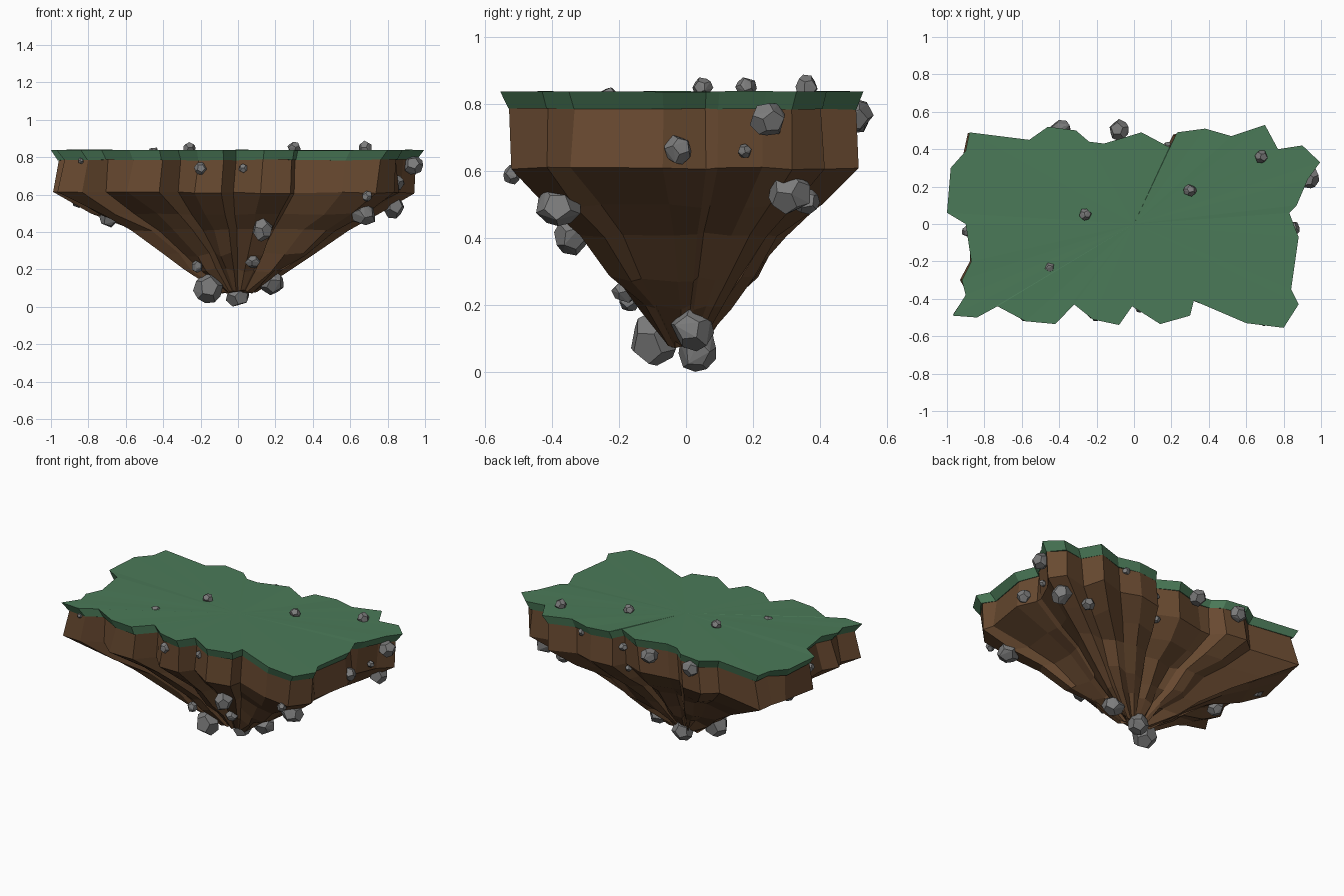
import bpy, bmesh, random
from mathutils import Vector

if "Cube" in bpy.data.objects:
    bpy.data.objects.remove(bpy.data.objects["Cube"])

random.seed(11)

# Ragged island outline seen from above, counterclockwise
OUTLINE = [
    (.995, .33), (.90, .42), (.77, .40), (.70, .53), (.52, .47), (.38, .51), (.23, .49),
    (.19, .41), (.04, .49), (-.16, .43), (-.24, .44), (-.31, .50), (-.46, .52), (-.56, .45),
    (-.88, .49), (-.90, .39), (-.98, .30), (-1.0, .06), (-.90, 0), (-.87, -.20), (-.92, -.30),
    (-.90, -.38), (-.97, -.49), (-.84, -.50), (-.73, -.44), (-.58, -.52), (-.42, -.535),
    (-.32, -.43), (-.22, -.51), (-.08, -.54), (-.01, -.44), (.14, -.535), (.30, -.49),
    (.32, -.41), (.60, -.53), (.80, -.555), (.88, -.43), (.84, -.35), (.88, -.07), (.83, .06),
    (.87, .10), (.93, .24)]


def material(name, rgb):
    m = bpy.data.materials.new(name)
    m.diffuse_color = (*rgb, 1)
    m.use_nodes = True
    m.node_tree.nodes["Principled BSDF"].inputs["Base Color"].default_value = m.diffuse_color
    return m


GRASS = material("grass_green", (.07, .195, .098))
DIRT = material("dirt_brown", (.14, .068, .03))
STONE = material("stone_grey", (.2, .2, .2))


def finish(bm, name, mat):
    bmesh.ops.recalc_face_normals(bm, faces=bm.faces)
    me = bpy.data.meshes.new(name)
    bm.to_mesh(me)
    bm.free()
    me.materials.append(mat)
    ob = bpy.data.objects.new(name, me)
    bpy.context.collection.objects.link(ob)
    return ob


def stacked_rings(name, levels, mat):
    """Skin rings given as (z, x scale, y scale, jitter, x shift); fan-cap both ends."""
    bm = bmesh.new()
    rings = []
    for z, sx, sy, jitter, shift in levels:
        ring = []
        for x, y in OUTLINE:
            k = 1 + random.uniform(-jitter, jitter)
            dz = random.uniform(-1, 1) * min(.012, .002 + jitter * .08)
            ring.append(bm.verts.new((x * sx * k + shift, y * sy * k, z + dz)))
        rings.append(ring)
    n = len(OUTLINE)
    for a, b in zip(rings, rings[1:]):
        for i in range(n):
            j = (i + 1) % n
            bm.faces.new((a[i], a[j], b[j], b[i]))
    for ring, level in ((rings[0], levels[0]), (rings[-1], levels[-1])):
        c = bm.verts.new((level[4], 0, level[0]))
        for i in range(n):
            bm.faces.new((ring[i], ring[(i + 1) % n], c))
    return finish(bm, name, mat)


# Grass slab with a slightly undercut rim
stacked_rings("grass_top", [(.838, 1, 1, 0, 0), (.785, .965, .965, .01, 0)], GRASS)

# Earth body tapering to a craggy point
stacked_rings("dirt_body", [
    (.79, .955, .955, .005, 0), (.61, .965, .965, .035, -.015), (.495, .755, .74, .05, -.01),
    (.41, .57, .55, .07, 0), (.28, .395, .37, .12, 0), (.195, .27, .24, .15, 0),
    (.08, .09, .08, .3, 0)], DIRT)


def rock(name, x, y, z, r):
    """Irregular stone: hull of jittered icosahedron face centres."""
    ico = bmesh.new()
    bmesh.ops.create_icosphere(ico, subdivisions=1, radius=1)
    turn = Vector([random.uniform(-1, 1) for _ in range(3)]).to_track_quat('Z', 'Y')
    stretch = Vector([random.uniform(.95, 1.15) for _ in range(3)])
    bm = bmesh.new()
    for f in ico.faces:
        p = turn @ f.calc_center_median().normalized()
        bm.verts.new(Vector((x, y, z)) + p * stretch * r * random.uniform(.93, 1.12))
    ico.free()
    bmesh.ops.convex_hull(bm, input=bm.verts)
    bmesh.ops.dissolve_limit(bm, angle_limit=.12, verts=bm.verts, edges=bm.edges)
    finish(bm, name, STONE)


# Pebbles on the grass
for i, p in enumerate([(-.45, -.23, .818, .033), (-.26, .05, .85, .03),
                       (.30, .18, .85, .03), (.68, .36, .85, .035)]):
    rock(f"grass_pebble_{i + 1}", *p)

# Stones embedded in the upper earth wall
WALL = [(.94, .245, .755, .052), (.865, .175, .66, .022), (.84, -.025, .665, .043),
        (-.20, -.49, .74, .03), (.03, -.45, .74, .026), (-.84, -.48, .78, .015),
        (-.08, .50, .765, .05), (-.39, .51, .765, .048), (.18, .41, .72, .025),
        (.45, .46, .77, .025), (-.89, -.04, .70, .03), (.15, .39, .58, .022)]
for i, p in enumerate(WALL):
    rock(f"wall_stone_{i + 1}", *p)

# Stones on the sloping underside
UNDER = [(.69, -.52, .59, .027), (.67, -.38, .495, .065), (.83, .31, .54, .06),
         (.13, -.34, .41, .057), (.08, -.18, .24, .037), (-.22, -.17, .215, .031),
         (-.69, -.06, .475, .052), (-.85, .13, .575, .042), (.66, .36, .51, .038)]
for i, p in enumerate(UNDER):
    rock(f"underside_stone_{i + 1}", *p)

# Boulders clustered at the tip
for i, p in enumerate([(-.16, -.09, .10, .074), (0, .035, .064, .061), (.18, .02, .13, .064)]):
    rock(f"tip_boulder_{i + 1}", *p)
